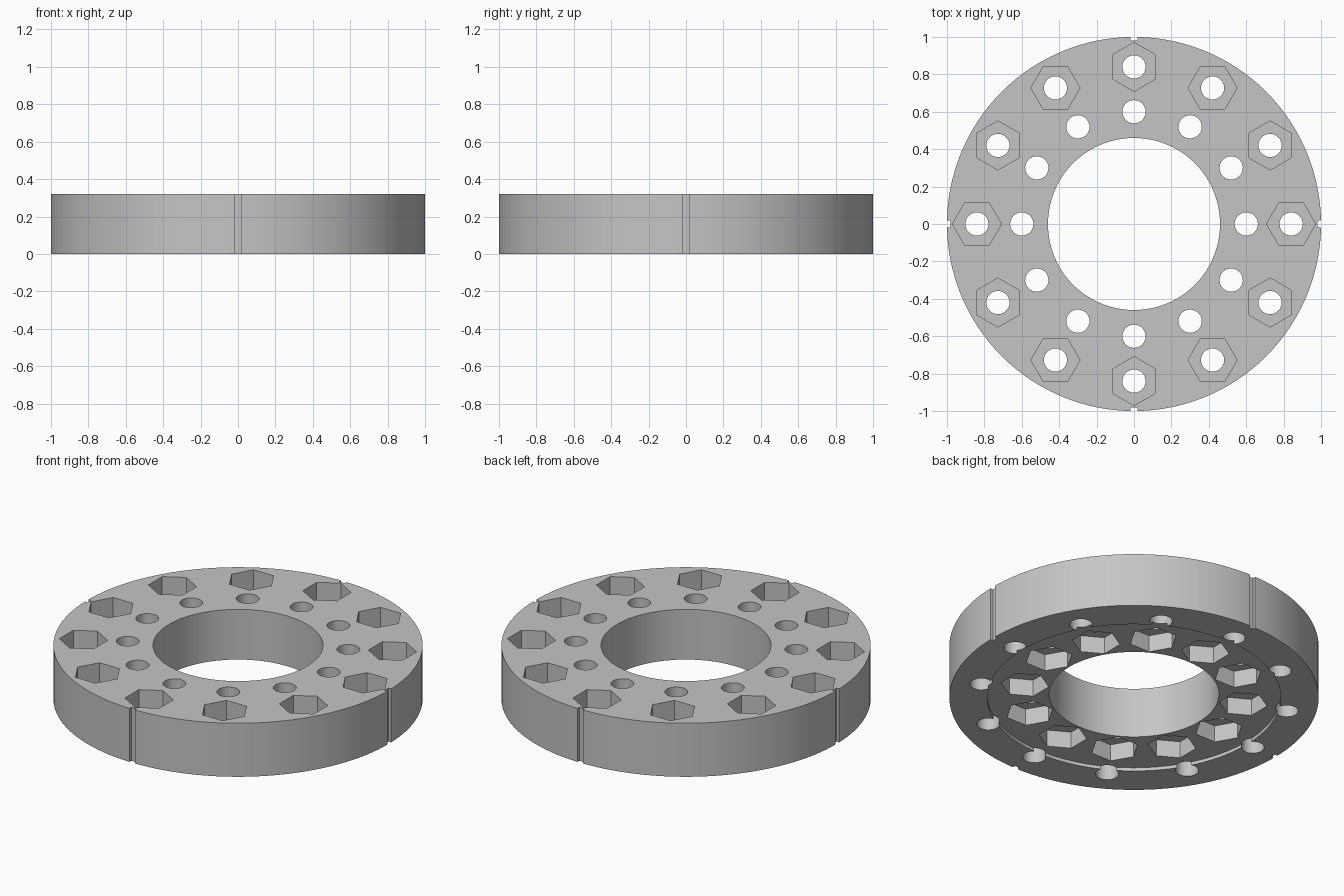
import bpy, bmesh
from math import pi, cos, sin
from mathutils import Matrix

HEIGHT = 0.32

cube = bpy.data.objects.get("Cube")
if cube:
    bpy.data.objects.remove(cube, do_unlink=True)


def make_object(name, bm):
    mesh = bpy.data.meshes.new(name)
    bm.to_mesh(mesh)
    bm.free()
    obj = bpy.data.objects.new(name, mesh)
    bpy.context.collection.objects.link(obj)
    return obj


def prisms(name, radius, sides, z0, z1, ring=0, count=1):
    """Upright prisms spread evenly on a ring; corners point along the ring."""
    bm = bmesh.new()
    for i in range(count):
        a = 2 * pi * i / count
        place = Matrix.Translation((ring * cos(a), ring * sin(a), (z0 + z1) / 2))
        bmesh.ops.create_cone(bm, cap_ends=True, segments=sides,
                              radius1=radius, radius2=radius, depth=z1 - z0,
                              matrix=place @ Matrix.Rotation(a + pi / 2, 4, "Z"))
    return make_object(name, bm)


def boxes(name, depth, width, ring, count):
    """Full-height box cutters biting into the rim."""
    bm = bmesh.new()
    for i in range(count):
        matrix = (Matrix.Rotation(2 * pi * i / count, 4, "Z")
                  @ Matrix.Translation((ring, 0, HEIGHT / 2))
                  @ Matrix.Diagonal((2 * depth, width, 2 * HEIGHT, 1)))
        bmesh.ops.create_cube(bm, size=1, matrix=matrix)
    return make_object(name, bm)


def cut(target, cutter):
    cutter.hide_render = True
    mod = target.modifiers.new(cutter.name, "BOOLEAN")
    mod.operation = "DIFFERENCE"
    mod.solver = "EXACT"
    mod.object = cutter
    bpy.context.view_layer.objects.active = target
    bpy.ops.object.modifier_apply(modifier=mod.name)
    bpy.data.objects.remove(cutter, do_unlink=True)


# Flange body
flange = prisms("flange_ring", 1.0, 128, 0, HEIGHT)

# Central bore and shallow recess underneath
cut(flange, prisms("bore", 0.46, 96, -0.1, HEIGHT + 0.1))
cut(flange, prisms("bottom_recess", 0.795, 128, -0.1, 0.02))

# Two rings of bolt holes
cut(flange, prisms("outer_holes", 0.062, 40, -0.1, HEIGHT + 0.1, 0.84, 12))
cut(flange, prisms("inner_holes", 0.062, 40, -0.1, HEIGHT + 0.1, 0.60, 12))

# Hexagonal nut pockets: outer ring from above, inner ring from below
cut(flange, prisms("outer_nut_pockets", 0.131, 6, HEIGHT - 0.12, HEIGHT + 0.1, 0.84, 12))
cut(flange, prisms("inner_nut_pockets", 0.131, 6, -0.1, 0.12, 0.60, 12))

# Four alignment notches in the rim
cut(flange, boxes("rim_notches", 0.018, 0.036, 1.0, 4))

# Plain grey finish
grey = bpy.data.materials.new("light_grey")
grey.use_nodes = True
colour = (0.56, 0.56, 0.56, 1)
grey.diffuse_color = colour
grey.node_tree.nodes["Principled BSDF"].inputs["Base Color"].default_value = colour
flange.data.materials.clear()
flange.data.materials.append(grey)

# Smooth round walls, sharp edges
bpy.ops.object.select_all(action="DESELECT")
flange.select_set(True)
bpy.context.view_layer.objects.active = flange
bpy.ops.object.shade_smooth_by_angle(angle=pi / 6)
